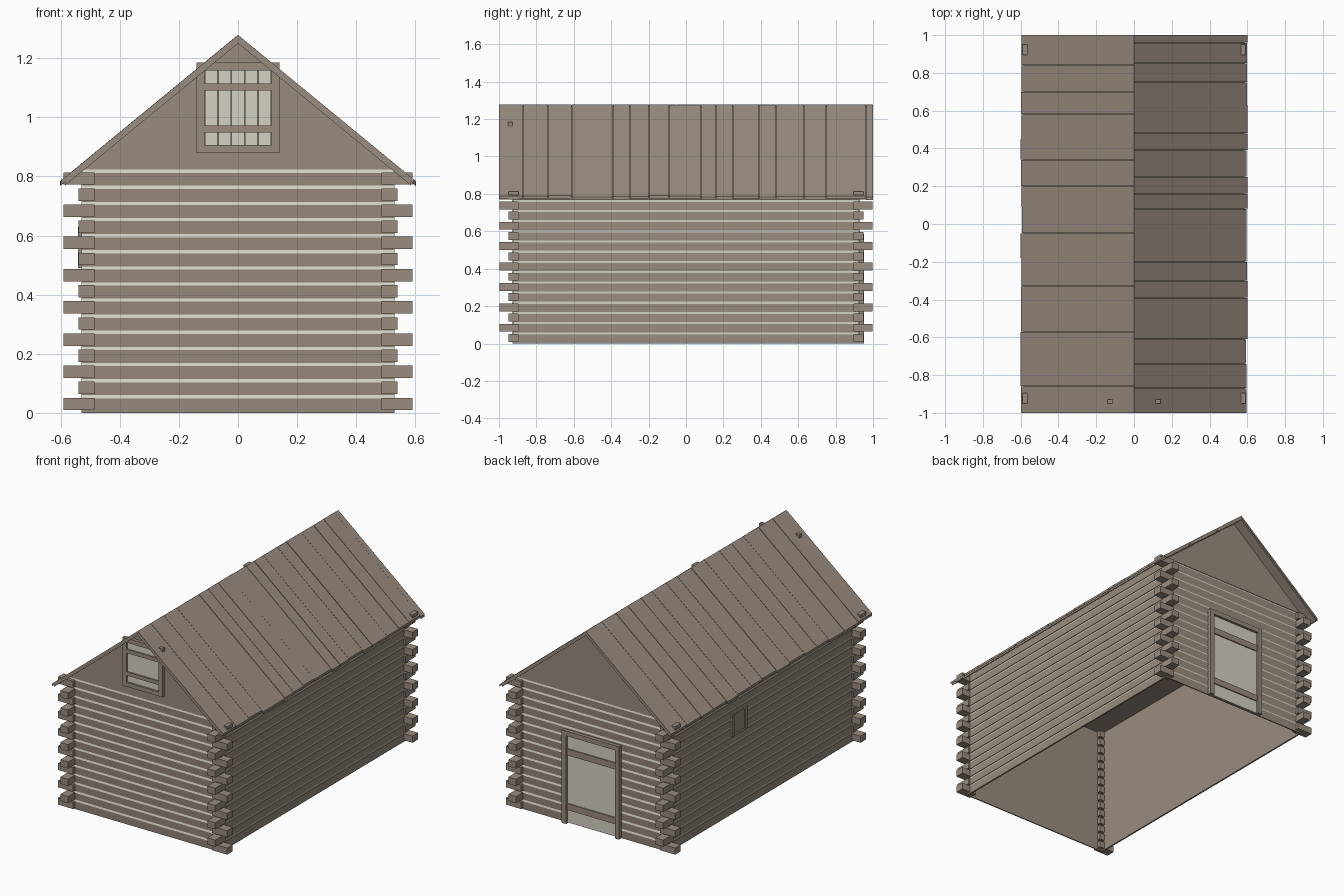
import bpy, bmesh, random
from mathutils import Vector

random.seed(4)
cube = bpy.data.objects.get("Cube")
if cube:
    bpy.data.objects.remove(cube)


def material(name, rgb):
    m = bpy.data.materials.new(name)
    m.use_nodes = True
    m.diffuse_color = (*rgb, 1)
    m.node_tree.nodes["Principled BSDF"].inputs["Base Color"].default_value = (*rgb, 1)
    return m


TIMBER = material("timber brown", (0.32, 0.262, 0.212))
PALE = material("pale plaster", (0.66, 0.635, 0.55))


class Part:
    """Collects prisms and boxes into one named object."""

    def __init__(self, name, *mats):
        self.name, self.mats, self.bm = name, mats, bmesh.new()

    def prism(self, pts, axis, a, b, second=None):
        # profile points are (x, z) along y, or (y, z) along x
        def put(p, t):
            return Vector((p[0], t, p[1]) if axis == "y" else (t, p[0], p[1]))
        lo = [self.bm.verts.new(put(p, a)) for p in pts]
        hi = [self.bm.verts.new(put(p, b)) for p in pts]
        self.bm.faces.new(lo)
        self.bm.faces.new(hi[::-1])
        n = len(pts)
        for i in range(n):
            j = (i + 1) % n
            f = self.bm.faces.new((lo[i], hi[i], hi[j], lo[j]))
            f.material_index = int(i == second)

    def box(self, x0, x1, y0, y1, z0, z1):
        self.prism([(x0, z0), (x1, z0), (x1, z1), (x0, z1)], "y", y0, y1)

    def done(self):
        bmesh.ops.recalc_face_normals(self.bm, faces=self.bm.faces[:])
        me = bpy.data.meshes.new(self.name)
        self.bm.to_mesh(me)
        self.bm.free()
        for m in self.mats:
            me.materials.append(m)
        ob = bpy.data.objects.new(self.name, me)
        bpy.context.collection.objects.link(ob)


ROWS, STEP = 15, 0.0545
TOP = ROWS * STEP + 0.0055


def course(i):
    # bottom of log, top of log, top of the chinking above it
    z = i * STEP
    return (z + 0.0055 if i else 0), z + STEP - 0.0055, z + STEP + 0.0055


# Thin log walls: each course carries one pale chinking face on top
for name, s in (("front_wall", -1), ("back_wall", 1)):
    wall = Part(name, TIMBER, PALE)
    for i in range(ROWS):
        b, t, c = course(i)
        shape = [(0.92, b), (0.927, b), (0.93, t), (0.927, c), (0.92, c)]
        wall.prism([(s * y, h) for y, h in shape], "x", -0.53, 0.53, 2)
    # gable triangle
    wall.prism([(-0.53, TOP), (0.53, TOP), (0, 1.255)], "y", s * 0.92, s * 0.93)
    wall.done()

for name, s in (("left_wall", 1), ("right_wall", -1)):
    wall = Part(name, TIMBER, PALE)
    for i in range(ROWS):
        b, t, c = course(i)
        shape = [(0.52, b), (0.53, b), (0.53, t), (0.526, t), (0.526, c), (0.52, c)]
        wall.prism([(s * x, h) for x, h in shape], "y", -0.92, 0.92, 3)
    wall.done()

# Alternating log ends at the four corners
ends = Part("corner_log_ends", TIMBER)
for sx in (-1, 1):
    for sy in (-1, 1):
        for i in range(ROWS):
            z0, z1 = i * STEP + 0.009, i * STEP + 0.051
            if i % 2 == 0:
                ends.box(sx * 0.485, sx * 0.59, sy * 0.895, sy * 0.95, z0, z1)
            else:
                ends.box(sx * 0.485, sx * 0.54, sy * 0.895, sy * 0.998, z0, z1)
ends.done()

ceiling = Part("ceiling", TIMBER)
ceiling.box(-0.522, 0.522, -0.922, 0.922, TOP - 0.012, TOP - 0.002)
ceiling.done()

# Plank roof over a thin sheet
SLOPE = 0.493 / 0.6
seams = {1: [-1, -0.87, -0.74, -0.61, -0.39, -0.30, -0.20, -0.09, 0.08, 0.16,
             0.25, 0.39, 0.48, 0.63, 0.75, 0.85, 0.96, 1],
         -1: [-1, -0.86, -0.72, -0.57, -0.45, -0.33, -0.18, -0.05, 0.09, 0.20,
              0.34, 0.45, 0.58, 0.70, 0.84, 1]}


def slab(part, s, y0, y1, reach, top, thick):
    drop = reach * SLOPE
    part.prism([(0, top), (s * reach, top - drop),
                (s * reach, top - drop - thick), (0, top - thick)], "y", y0, y1)


for name, s in (("left_roof", 1), ("right_roof", -1)):
    roof = Part(name, TIMBER)
    slab(roof, s, -0.997, 0.997, 0.585, 1.266, 0.016)
    for y0, y1 in zip(seams[s], seams[s][1:]):
        g0 = 0.0012 if y0 > -1 else 0
        g1 = 0.0012 if y1 < 1 else 0
        slab(roof, s, y0 + g0, y1 - g1, random.uniform(0.593, 0.602),
             1.279 - random.uniform(0, 0.003), 0.015)
    roof.done()


def frame(part, w, z0, z1, y0, y1, t, sill=True):
    # two posts, a lintel and an optional sill
    for s in (-1, 1):
        part.box(s * (w - t), s * w, y0, y1, z0, z1)
    part.box(t - w, w - t, y0, y1, z1 - t, z1)
    if sill:
        part.box(t - w, w - t, y0, y1, z0, z0 + t)


def slats(part, w, n, y0, y1, z0, z1):
    for i in range(n):
        a = -w + 2 * w * i / n
        part.box(a + 0.001, a + 2 * w / n - 0.001, y0, y1, z0, z1)


# Loft shutter in the front gable
p = Part("loft_frame", TIMBER)
frame(p, 0.14, 0.88, 1.185, -0.951, -0.928, 0.027)
p.done()
p = Part("loft_shutter", PALE)
slats(p, 0.113, 5, -0.939, -0.925, 0.906, 1.159)
p.done()
p = Part("loft_shutter_bars", TIMBER)
for z in (0.948, 1.09):
    p.box(-0.114, 0.114, -0.947, -0.935, z, z + 0.024)
p.done()

# Door in the back wall
p = Part("door_frame", TIMBER)
frame(p, 0.2, 0, 0.585, 0.925, 0.952, 0.03, sill=False)
p.done()
p = Part("door", PALE)
p.box(-0.17, 0.17, 0.925, 0.936, 0.004, 0.555)
p.done()
p = Part("door_bars", TIMBER)
for z in (0.085, 0.43):
    p.box(-0.17, 0.17, 0.934, 0.943, z, z + 0.04)
p.done()

# Small closed hatch on the right wall
p = Part("side_hatch", TIMBER)
p.box(-0.535, -0.525, 0.18, 0.29, 0.5, 0.62)
for y in (0.16, 0.29):
    p.box(-0.542, -0.525, y, y + 0.02, 0.49, 0.63)
p.done()
